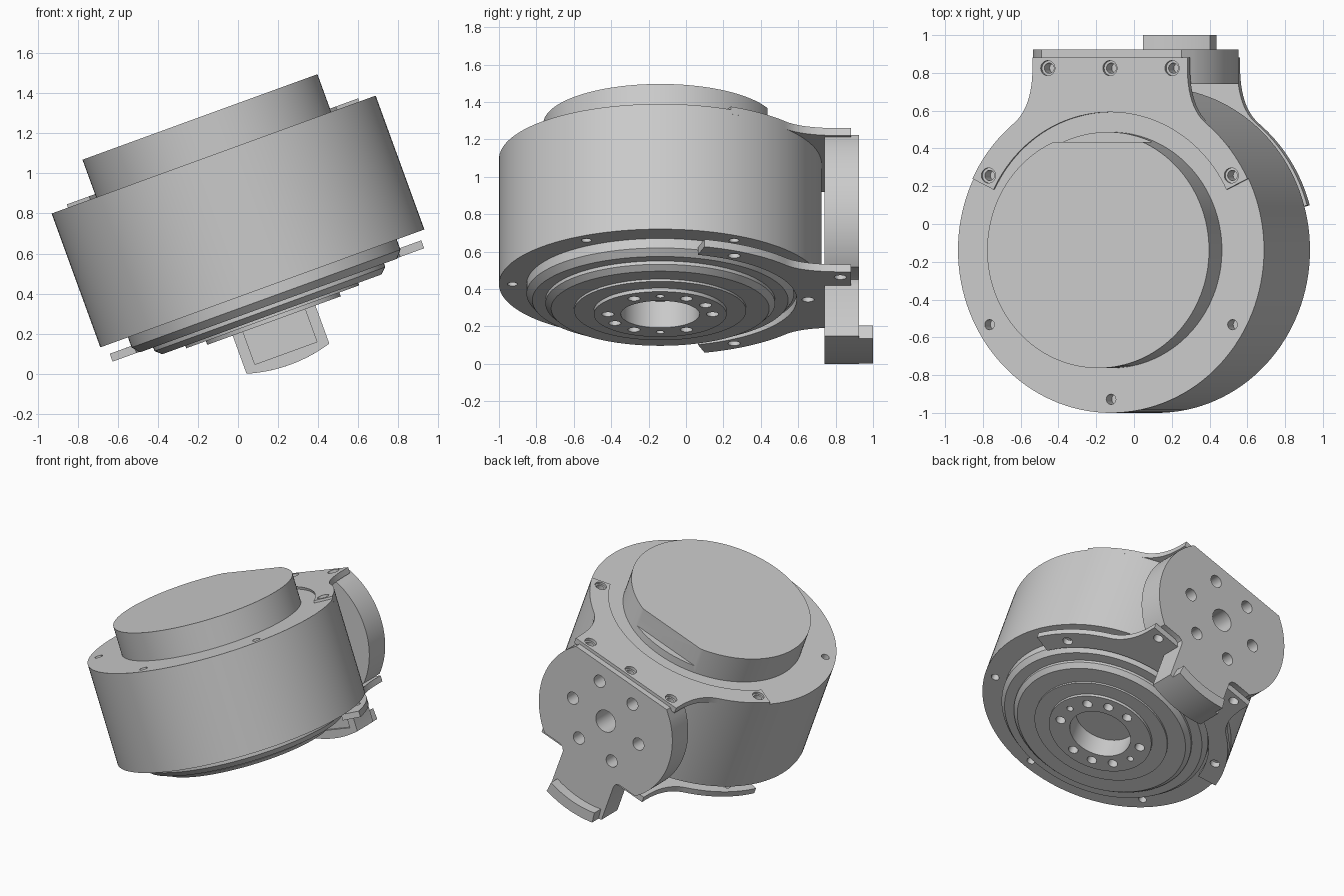
import bpy, bmesh
from math import sin, cos, pi, radians, sqrt
from mathutils import Matrix, Vector

if "Cube" in bpy.data.objects:
    bpy.data.objects.remove(bpy.data.objects["Cube"])

# Everything is built around the motor axis (local z), then tilted together
TILT = Matrix.Translation((0, -0.138, 0.76)) @ Matrix.Rotation(radians(-20), 4, 'Y')
parts = []


def finish(bm, name, keep=True):
    bmesh.ops.remove_doubles(bm, verts=bm.verts, dist=1e-5)
    bmesh.ops.recalc_face_normals(bm, faces=bm.faces)
    me = bpy.data.meshes.new(name)
    bm.to_mesh(me)
    bm.free()
    ob = bpy.data.objects.new(name, me)
    bpy.context.collection.objects.link(ob)
    if keep:
        parts.append(ob)
    return ob


def lathe(name, profile, seg=128):
    bm = bmesh.new()
    rings = [[bm.verts.new((r * cos(2 * pi * i / seg), r * sin(2 * pi * i / seg), z)) for i in range(seg)]
             if r else [bm.verts.new((0, 0, z))] * seg for r, z in profile]
    for a, b in zip(rings, rings[1:]):
        for i in range(seg):
            j = (i + 1) % seg
            bm.faces.new(list(dict.fromkeys((a[i], b[i], b[j], a[j]))))
    return finish(bm, name)


def prism(name, pts, a, b, axis='Z', keep=True):
    bm = bmesh.new()
    place = (lambda p: (p[0], p[1], a)) if axis == 'Z' else (lambda p: (p[0], a, p[1]))
    f = bm.faces.new([bm.verts.new(place(p)) for p in pts])
    ext = bmesh.ops.extrude_face_region(bm, geom=[f])
    d = Vector((0, 0, b - a)) if axis == 'Z' else Vector((0, b - a, 0))
    bmesh.ops.translate(bm, vec=d, verts=[v for v in ext['geom'] if isinstance(v, bmesh.types.BMVert)])
    return finish(bm, name, keep)


def rect(x0, x1, y0, y1):
    return [(x0, y0), (x1, y0), (x1, y1), (x0, y1)]


def arc(r, a0, a1, n, cy=0.0):
    return [(r * cos(radians(a0 + (a1 - a0) * i / n)), cy + r * sin(radians(a0 + (a1 - a0) * i / n)))
            for i in range(n + 1)]


def drill(holes, axis='Z'):
    """Cutter from (x, y, radius, start, end) cylinders."""
    bm = bmesh.new()
    for x, y, r, a, b in holes:
        m = Matrix.Translation((x, y, (a + b) / 2))
        if axis == 'Y':
            m = Matrix.Translation((x, (a + b) / 2, y)) @ Matrix.Rotation(pi / 2, 4, 'X')
        bmesh.ops.create_cone(bm, cap_ends=True, segments=32, radius1=r, radius2=r, depth=b - a, matrix=m)
    return finish(bm, 'cutter', False)


def cut(ob, cutter):
    cutter.hide_render = True
    mod = ob.modifiers.new('cut', 'BOOLEAN')
    mod.operation, mod.solver, mod.object = 'DIFFERENCE', 'EXACT', cutter
    dg = bpy.context.evaluated_depsgraph_get()
    me = bpy.data.meshes.new_from_object(ob.evaluated_get(dg))
    ob.modifiers.clear()
    ob.data = me
    bpy.data.objects.remove(cutter)


def polar(r, deg):
    return r * cos(radians(deg)), r * sin(radians(deg))


# Motor body with stepped output rings and centre bore
body = lathe('motor_body', [(0, .356), (.862, .356), (.862, -.356), (.715, -.356), (.715, -.41), (.684, -.447),
                            (.614, -.447), (.614, -.466), (.583, -.494), (.46, -.494), (.46, -.507),
                            (.355, -.507), (.355, -.527), (.21, -.527), (.21, -.377), (0, -.377)])
holes = []
for ang in (30, 90, 150, 210, 270, 330):
    x, y = polar(.79, ang)
    holes.append((x, y, .027, -.5, -.27))
    if ang != 90:
        holes.append((x, y, .027, .27, .5))
for ang in (0, 30, 60, 90, 150, 180, 210, 240, 270, 330):
    holes.append((*polar(.28, ang), .022 if ang % 180 == 0 else .033, -.6, -.44))
cut(body, drill(holes))

# Rear cap with a flat on its back edge
cap = lathe('rear_cap', [(0, .556), (.625, .556), (.625, .34), (0, .34)])
cut(cap, prism('cutter', rect(-.5, .5, .573, .9), .41, .7, keep=False))


# Bracket plates: arms hugging the body, waisted toward the back
def bracket(name, tip, z0, z1, notch):
    waist = []
    p0, p1, p2 = Vector(polar(.862, 51)), Vector((.436, .756)), Vector((.436, .97))
    for i in range(1, 13):
        t = i / 12
        waist.append(tuple(p0 * (1 - t) ** 2 + p1 * 2 * t * (1 - t) + p2 * t * t))
    half = arc(.862, tip, 51, 16) + waist + [(.436, 1.02)]
    if notch:
        half += [(.22, 1.02), (.22, .878)]
    outline = half + [(-x, y) for x, y in reversed(half)] + arc(.73, 180 - tip, tip, 48)
    return prism(name, outline, z0, z1)


upper = bracket('upper_bracket', 26, .331, .373, False)
lower = bracket('lower_bracket', 16, -.444, -.402, True)
bolts = [polar(.79, 30), polar(.79, 150), (.35, .963), (-.35, .963)]
cut(upper, drill([(x, y, .027, .2, .5) for x, y in bolts + [(0, .963)]]))
cut(upper, drill([(x, y, .04, .352, .5) for x, y in bolts + [(0, .963)]]))
cut(lower, drill([(x, y, .033, -.6, -.3) for x, y in bolts + [(0, .79)]]))

# Mounting flange: round sides, flat top and bottom, tongue hanging below
R, C, TOP, BOT = .545, -.026, .35, -.402
right = [(sqrt(R * R - (TOP - C) ** 2), TOP)]
right += [p for p in arc(R, 36, -43, 32, C) if BOT < p[1] < TOP]
right += [(sqrt(R * R - (BOT - C) ** 2), BOT), (.26, BOT), (.232, -.414), (.22, -.442)]
tongue_end = arc(.762, -73.2, -106.8, 16)
flange = prism('mounting_flange', right + tongue_end + [(-x, y) for x, y in reversed(right)], .878, 1.063, 'Y')
cut(flange, drill([(0, C, .08, .8, 1.2)] + [(*(Vector(polar(.285, 60 * k)) + Vector((0, C))), .045, .8, 1.2)
                                            for k in range(6)], 'Y'))
# Bolt holes into the flange edge
cut(flange, drill([(x, .963, .027, .27, .5) for x in (-.35, 0, .35)]))
cut(flange, drill([(x, .963, .033, -.5, -.33) for x in (-.35, .35)]))
# Shallow pocket on the tongue's inner face
cut(flange, prism('cutter', rect(-.165, .165, -.70, -.47), .8, .895, 'Y', False))

# Curved lip at the end of the tongue
prism('tongue_lip', arc(.762, -75, -105, 16) + arc(.685, -106, -74, 16), 1.05, 1.138, 'Y')

# Tilt the whole assembly and smooth the round faces
for ob in parts:
    ob.matrix_world = TILT
    ob.select_set(True)
bpy.context.view_layer.objects.active = parts[0]
bpy.ops.object.shade_smooth_by_angle(angle=radians(25))
